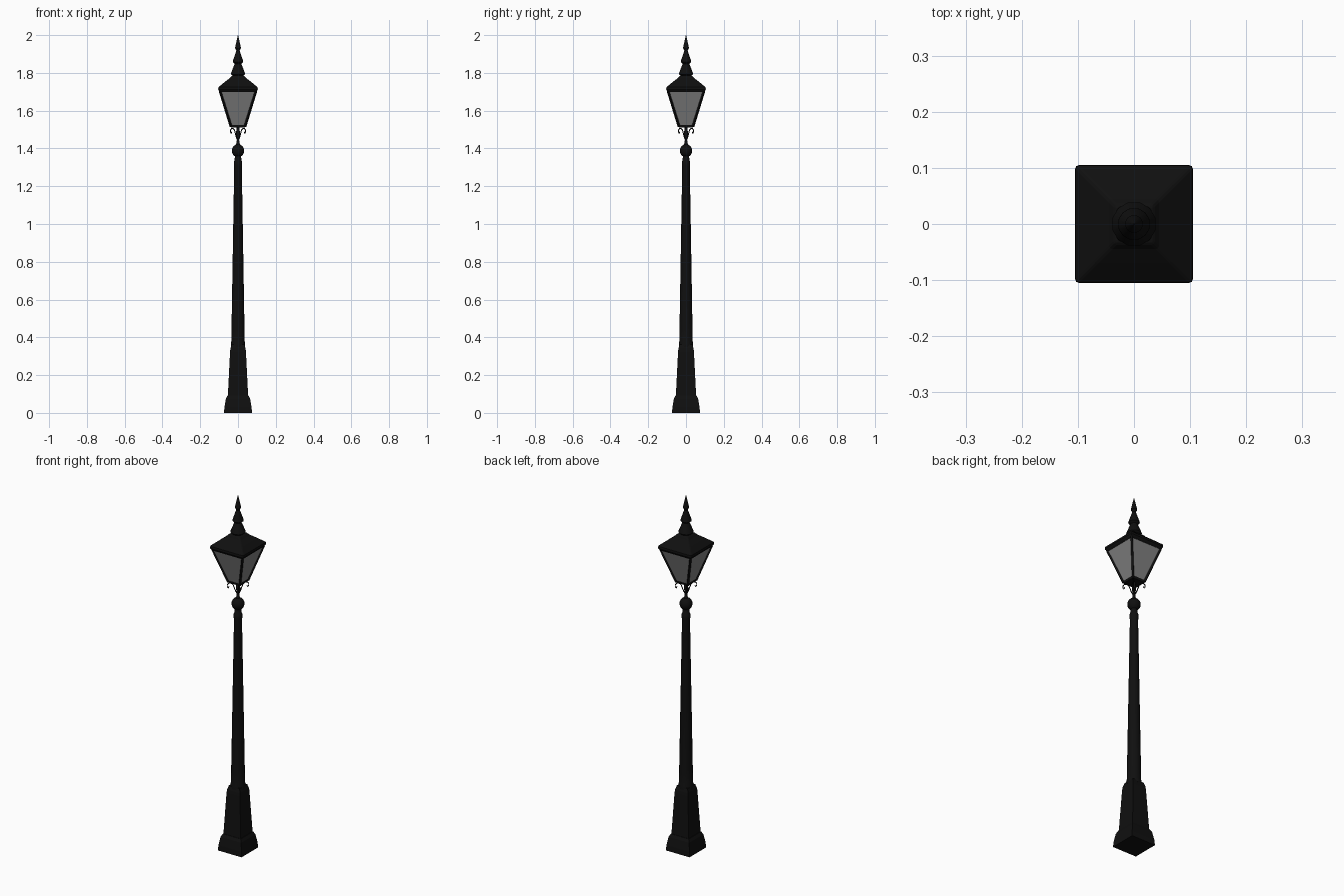
import bpy, bmesh, math
from mathutils import Vector

if "Cube" in bpy.data.objects:
    bpy.data.objects.remove(bpy.data.objects["Cube"])

def material(name, v):
    m = bpy.data.materials.new(name)
    m.diffuse_color = (v, v, v, 1)
    m.use_nodes = True
    m.node_tree.nodes["Principled BSDF"].inputs["Base Color"].default_value = m.diffuse_color
    return m

BLACK = material("black iron", 0.005)
GLASS = material("grey glass", 0.22)

def finish(name, bm, mat, smooth=None):
    bmesh.ops.recalc_face_normals(bm, faces=bm.faces)
    me = bpy.data.meshes.new(name)
    bm.to_mesh(me)
    bm.free()
    me.materials.append(mat)
    ob = bpy.data.objects.new(name, me)
    bpy.context.collection.objects.link(ob)
    if smooth:
        bpy.ops.object.select_all(action='DESELECT')
        ob.select_set(True)
        bpy.context.view_layer.objects.active = ob
        bpy.ops.object.shade_smooth_by_angle(angle=math.radians(smooth))
    return ob

def stack(name, profile, n, mat=BLACK, caps=True, smooth=None):
    """Rings of n sides through (half width, height); n == 4 gives squares."""
    bm = bmesh.new()
    k = math.sqrt(2) if n == 4 else 1
    rings = []
    for r, z in profile:
        rings.append([bm.verts.new((r * k * math.cos(2 * math.pi * (i + .5) / n),
                                    r * k * math.sin(2 * math.pi * (i + .5) / n), z))
                      for i in range(n)])
    for a, b in zip(rings, rings[1:]):
        for i in range(n):
            j = (i + 1) % n
            bm.faces.new((a[i], a[j], b[j], b[i]))
    if caps:
        bm.faces.new(rings[0])
        bm.faces.new(rings[-1])
    return finish(name, bm, mat, smooth)

def bar(name, p, q, w):
    """Square bar between two points."""
    p, q = Vector(p), Vector(q)
    bm = bmesh.new()
    bmesh.ops.create_cube(bm, size=1)
    bmesh.ops.scale(bm, vec=(w, w, (q - p).length), verts=bm.verts)
    rot = (q - p).to_track_quat('Z', 'Y').to_matrix()
    bmesh.ops.rotate(bm, matrix=rot, verts=bm.verts)
    bmesh.ops.translate(bm, vec=(p + q) / 2, verts=bm.verts)
    return finish(name, bm, BLACK)

# Square plinth and pedestal
stack("plinth", [(.074, 0), (.072, .03), (.064, .075), (.056, .092)], 4)
stack("pedestal", [(.054, .085), (.042, .325), (.04, .34), (.034, .362)], 4)

# Tapered post with collars
stack("post", [(.039, .35), (.039, .368), (.036, .38), (.035, .45), (.0205, 1.30),
               (.0225, 1.31), (.0225, 1.328), (.0195, 1.335), (.016, 1.36)], 16, smooth=30)

# Ball and slender neck
ball = [(.034 * math.cos(math.radians(a)), 1.388 + .034 * math.sin(math.radians(a)))
        for a in range(-70, 71, 20)]
stack("ball", ball, 16, smooth=40)
stack("neck", [(.013, 1.415), (.008, 1.43), (.006, 1.45), (.011, 1.475),
               (.011, 1.485), (.007, 1.505), (.012, 1.517)], 12, smooth=40)

# Lantern: bottom tray, glass panes, frame
stack("lantern_tray", [(.038, 1.511), (.041, 1.523)], 4)
stack("glass_panes", [(.038, 1.52), (.096, 1.705)], 4, GLASS, caps=False)
for sx in (-1, 1):
    for sy in (-1, 1):
        bar("corner_bar", (sx * .037, sy * .037, 1.515), (sx * .095, sy * .095, 1.705), .010)
        # Scroll bracket hanging below each lantern corner
        cu = bpy.data.curves.new("scroll_bracket", 'CURVE')
        cu.dimensions = '3D'
        cu.bevel_depth = .0028
        cu.bevel_resolution = 1
        cu.use_fill_caps = True
        cu.materials.append(BLACK)
        sp = cu.splines.new('POLY')
        path = [(.046, 1.488), (.051, 1.480), (.056, 1.486), (.056, 1.497), (.048, 1.506),
                (.036, 1.506), (.026, 1.496), (.019, 1.478), (.013, 1.460), (.005, 1.446)]
        sp.points.add(len(path) - 1)
        for pt, (r, z) in zip(sp.points, path):
            pt.co = (sx * r * .707, sy * r * .707, z, 1)
        ob = bpy.data.objects.new("scroll_bracket", cu)
        bpy.context.collection.objects.link(ob)

# Roof with softened corners
roof = stack("roof", [(.096, 1.697), (.105, 1.712), (.104, 1.724), (.07, 1.752),
                      (.045, 1.771), (.034, 1.785)], 4)
bev = roof.modifiers.new("soft_corners", 'BEVEL')
bev.width = .006
bev.segments = 2
bev.limit_method = 'ANGLE'
bev.angle_limit = math.radians(50)

# Tiered finial
stack("finial", [(.034, 1.775), (.030, 1.785), (.040, 1.794), (.037, 1.802), (.018, 1.848),
                 (.029, 1.857), (.028, 1.864), (.009, 1.918), (.016, 1.930),
                 (.015, 1.938), (.0006, 2.0)], 12, smooth=35)
